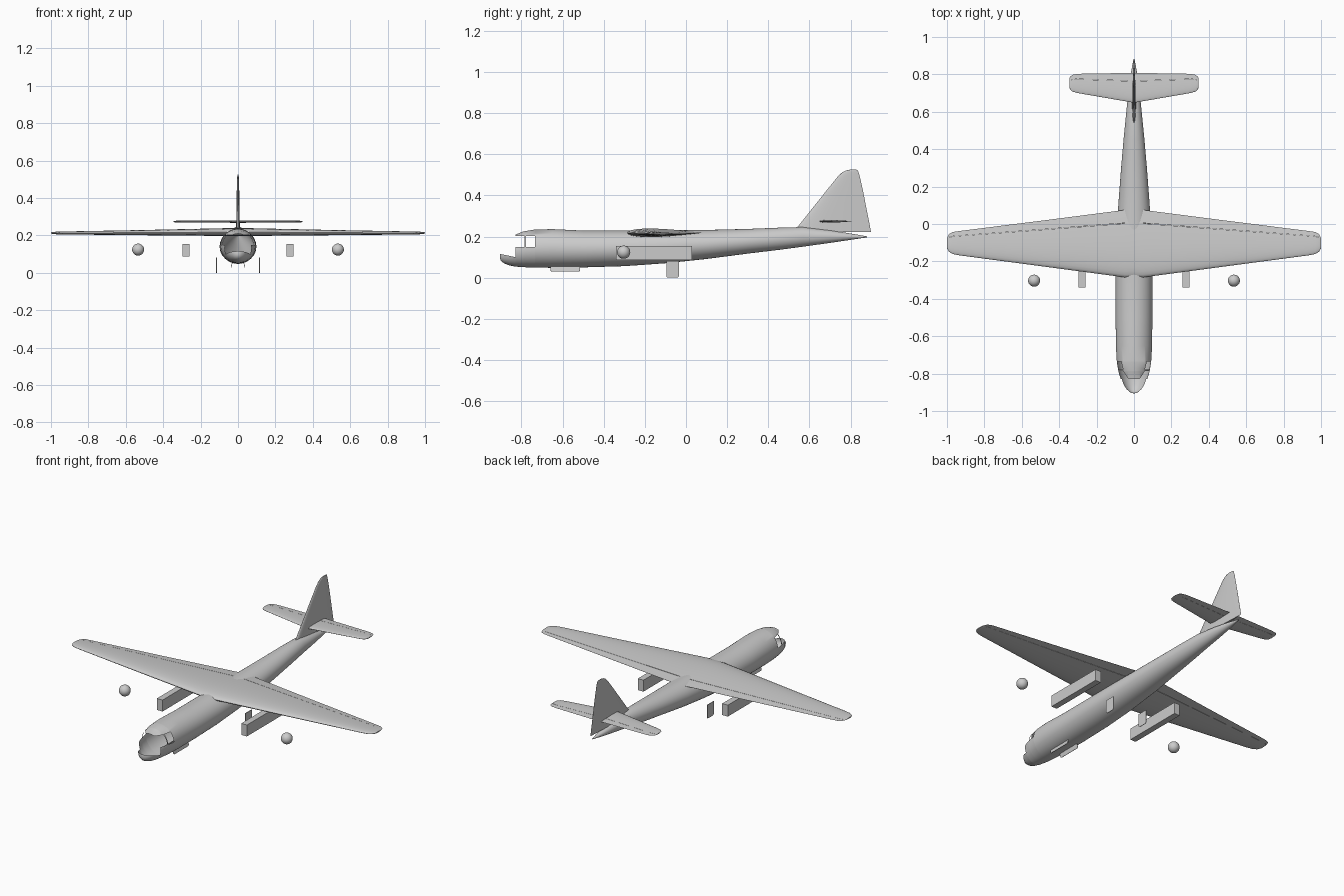
import bpy, bmesh, math
from mathutils import Vector

cube = bpy.data.objects.get("Cube")
if cube:
    bpy.data.objects.remove(cube, do_unlink=True)

grey = bpy.data.materials.new("light_grey")
grey.use_nodes = True
colour = (0.6, 0.6, 0.6, 1)
grey.diffuse_color = colour
grey.node_tree.nodes["Principled BSDF"].inputs["Base Color"].default_value = colour


def finish(name, bm, angle=40):
    """Turn a bmesh into a shaded, coloured object."""
    bmesh.ops.recalc_face_normals(bm, faces=bm.faces)
    mesh = bpy.data.meshes.new(name)
    bm.to_mesh(mesh)
    bm.free()
    mesh.materials.append(grey)
    obj = bpy.data.objects.new(name, mesh)
    bpy.context.collection.objects.link(obj)
    bpy.ops.object.select_all(action='DESELECT')
    obj.select_set(True)
    bpy.context.view_layer.objects.active = obj
    bpy.ops.object.shade_smooth_by_angle(angle=math.radians(angle))
    return obj


def loft(rings):
    """Skin closed rings of points and cap both ends."""
    bm = bmesh.new()
    rows = [[bm.verts.new(p) for p in ring] for ring in rings]
    for a, b in zip(rows, rows[1:]):
        for i in range(len(a)):
            j = (i + 1) % len(a)
            bm.faces.new((a[i], a[j], b[j], b[i]))
    bm.faces.new(rows[0])
    bm.faces.new(rows[-1])
    return bm


def thickness(f):
    """Half thickness of a symmetric aerofoil, scaled to a full thickness of one."""
    return 5 * (0.2969 * math.sqrt(f) - 0.126 * f - 0.3516 * f**2
                + 0.2843 * f**3 - 0.1015 * f**4)


def aerofoil(front, back, thick, start, end, n=14):
    """Section points (y, offset) between two fractions of the chord."""
    fr = [start + (end - start) * (1 - math.cos(math.pi * i / n)) / 2 for i in range(n + 1)]
    upper = [(front + f * (back - front), thick * thickness(f)) for f in fr]
    lower = [(y, -t) for y, t in reversed(upper)]
    return upper[(1 if start == 0 else 0):] + lower


def lifting_surface(name, sections, start, end):
    """Left and right panels from (x, front y, back y, z, thickness)."""
    span = [(-s[0], *s[1:]) for s in reversed(sections)] + sections
    rings = [[(x, y, z + o) for y, o in aerofoil(f, b, t, start, end)]
             for x, f, b, z, t in span]
    finish(name, loft(rings))


# Fuselage: y, bottom, top, half width
stations = [
    (-0.905, 0.095, 0.115, 0.006), (-0.9, 0.082, 0.128, 0.02), (-0.885, 0.07, 0.148, 0.038),
    (-0.86, 0.06, 0.178, 0.056), (-0.83, 0.054, 0.209, 0.071), (-0.79, 0.051, 0.225, 0.083),
    (-0.735, 0.049, 0.234, 0.092), (-0.65, 0.048, 0.236, 0.097), (-0.5, 0.05, 0.229, 0.098),
    (-0.3, 0.056, 0.229, 0.098), (-0.1, 0.07, 0.23, 0.094), (0.1, 0.091, 0.232, 0.084),
    (0.3, 0.117, 0.237, 0.069), (0.45, 0.135, 0.243, 0.056), (0.57, 0.151, 0.246, 0.044),
    (0.7, 0.169, 0.231, 0.031), (0.8, 0.184, 0.215, 0.018), (0.88, 0.196, 0.201, 0.003)]
SIDES = 48
hull_rings = []
for y, low, high, w in stations:
    mid, r = (low + high) / 2, (high - low) / 2
    hull_rings.append([(w * math.cos(a), y, mid + r * math.sin(a))
                       for a in (math.tau * i / SIDES for i in range(SIDES))])
hull = loft(hull_rings)

# Open cockpit glazing, keeping the roof strip and a mullion on each side
POST, BACK, SILL, ROOF, TILT = -0.83, -0.735, 0.148, 0.203, 0.21
cuts = [((0, y, 0), (0, 1, 0)) for y in (POST, -0.785, -0.777, BACK)]
cuts += [((0, 0, z), (0, 0, 1)) for z in (SILL, ROOF)]
cuts.append(((0, POST, 0.1), (0, TILT, 1)))
for point, normal in cuts:
    near = [f for f in hull.faces if f.calc_center_median().y < -0.6]
    geom = near + list({e for f in near for e in f.edges}) + list({v for f in near for v in f.verts})
    bmesh.ops.bisect_plane(hull, geom=geom, plane_co=Vector(point), plane_no=Vector(normal))


def is_glazing(c):
    if c.y < POST:
        return c.z > 0.1 - TILT * (c.y - POST)
    return c.y < BACK and SILL < c.z < ROOF and not -0.785 < c.y < -0.777


bmesh.ops.delete(hull, geom=[f for f in hull.faces if is_glazing(f.calc_center_median())],
                 context='FACES')
finish("fuselage", hull)

# Wing with separate trailing-edge flaps
wing = [(0.05, -0.285, 0.075, 0.218, 0.042), (0.5, -0.225, 0.017, 0.215, 0.028),
        (0.93, -0.168, -0.037, 0.213, 0.016), (0.97, -0.16, -0.043, 0.213, 0.014),
        (0.99, -0.148, -0.054, 0.213, 0.011), (1.0, -0.13, -0.075, 0.213, 0.006)]
lifting_surface("wing", wing, 0, 0.8)
lifting_surface("wing_flaps", wing, 0.806, 1)

# Tailplane with separate elevators
tail = [(0.01, 0.65, 0.808, 0.274, 0.013), (0.3, 0.7, 0.803, 0.274, 0.01),
        (0.33, 0.708, 0.797, 0.274, 0.009), (0.342, 0.72, 0.787, 0.274, 0.007),
        (0.346, 0.735, 0.775, 0.274, 0.004)]
lifting_surface("tailplane", tail, 0, 0.72)
lifting_surface("elevators", tail, 0.728, 1)

# Fin: z, front y, back y, thickness
fin = [(0.222, 0.523, 0.9, 0.02), (0.426, 0.685, 0.86, 0.014), (0.489, 0.736, 0.846, 0.011),
       (0.51, 0.757, 0.84, 0.009), (0.521, 0.777, 0.836, 0.007), (0.525, 0.795, 0.83, 0.004)]
finish("fin", loft([[(o, y, z) for y, o in aerofoil(f, b, t, 0, 1)] for z, f, b, t in fin]))


def box(name, centre, size, tilt=0, corner=0):
    """Box, optionally leaned about y and with its lower corners rounded."""
    bm = bmesh.new()
    bmesh.ops.create_cube(bm, size=1)
    bmesh.ops.scale(bm, vec=size, verts=bm.verts)
    if corner:
        low = [e for e in bm.edges if all(v.co.z < 0 for v in e.verts)
               and abs(e.verts[0].co.x - e.verts[1].co.x) > size[0] / 2]
        bmesh.ops.bevel(bm, geom=low, offset=corner, segments=4, profile=0.5, affect='EDGES')
    obj = finish(name, bm, 30)
    obj.location = centre
    obj.rotation_euler.y = tilt


for side, s in (("left", 1), ("right", -1)):
    # Underwing beams and free-standing spheres
    box(side + "_underwing_beam", (s * 0.278, -0.155, 0.12), (0.037, 0.37, 0.068))
    ball = bmesh.new()
    bmesh.ops.create_uvsphere(ball, u_segments=32, v_segments=16, radius=0.032)
    finish(side + "_sphere", ball).location = (s * 0.534, -0.303, 0.124)
    # Landing gear doors
    box(side + "_main_gear_door", (s * 0.115, -0.065, 0.041), (0.003, 0.062, 0.082), 0, 0.01)
    box(side + "_nose_gear_door", (s * 0.033, -0.587, 0.045), (0.003, 0.145, 0.032),
        -s * 0.25, 0.01)
